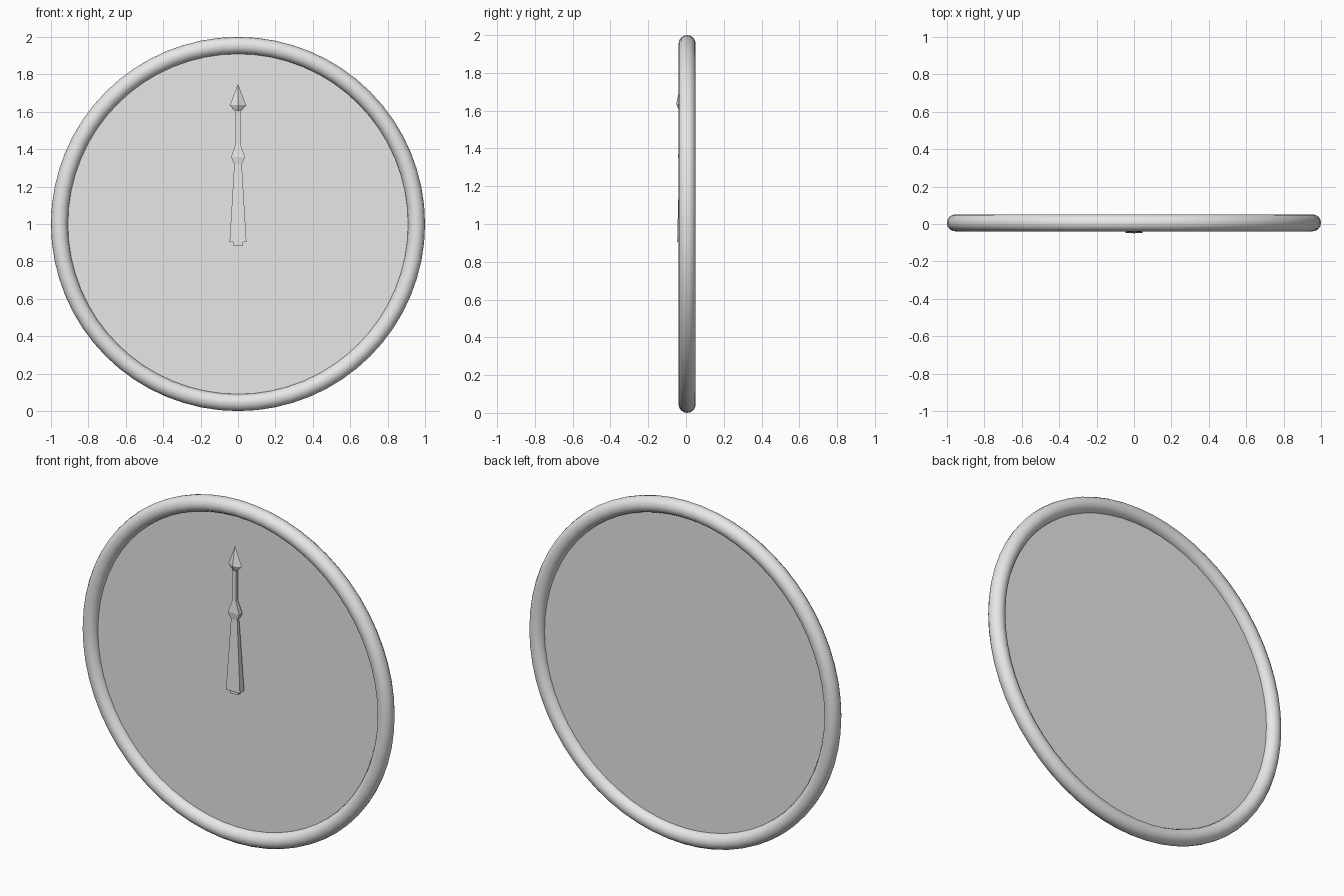
import bpy
import bmesh
import math

default = bpy.data.objects.get("Cube")
if default:
    bpy.data.objects.remove(default)

grey = bpy.data.materials.new("light_grey")
grey.use_nodes = True
grey.diffuse_color = (0.8, 0.8, 0.8, 1)
grey.node_tree.nodes["Principled BSDF"].inputs["Base Color"].default_value = (0.8, 0.8, 0.8, 1)

CENTRE = (0, 0.006, 1)
AXIS_Y = -0.027
UPRIGHT = (math.pi / 2, 0, 0)


def loft(name, stations, angle):
    """Four-sided solid through (z, half width, half depth) stations."""
    bm = bmesh.new()
    stretch = math.sqrt(2) if angle else 1  # square corners lie on the diagonal
    rings = []
    for z, w, d in stations:
        ring = []
        for i in range(4):
            a = angle + i * math.pi / 2
            ring.append(bm.verts.new((stretch * w * math.cos(a),
                                      AXIS_Y + stretch * d * math.sin(a), z)))
        rings.append(ring)
    for low, high in zip(rings, rings[1:]):
        for i in range(4):
            j = (i + 1) % 4
            bm.faces.new((low[i], low[j], high[j], high[i]))
    bm.faces.new(rings[0][::-1])
    bm.faces.new(rings[-1])
    bmesh.ops.remove_doubles(bm, verts=bm.verts, dist=0.0001)
    bmesh.ops.recalc_face_normals(bm, faces=bm.faces)
    mesh = bpy.data.meshes.new(name)
    bm.to_mesh(mesh)
    bm.free()
    mesh.materials.append(grey)
    obj = bpy.data.objects.new(name, mesh)
    bpy.context.collection.objects.link(obj)
    return obj


# Rounded rim
bpy.ops.mesh.primitive_torus_add(major_segments=64, minor_segments=16, major_radius=0.9545,
                                 minor_radius=0.0455, location=CENTRE, rotation=UPRIGHT)
rim = bpy.context.object
rim.name = "rim"
rim.data.materials.append(grey)
bpy.ops.object.shade_smooth()

# Thin round face
bpy.ops.mesh.primitive_cylinder_add(vertices=64, radius=0.94, depth=0.004,
                                    location=CENTRE, rotation=UPRIGHT)
face = bpy.context.object
face.name = "face_disc"
face.data.materials.append(grey)

# Tapered hand with a collar and slim neck
loft("hand_shaft", [(0.904, 0.045, 0.020), (1.32, 0.020, 0.009), (1.358, 0.037, 0.015),
                    (1.428, 0.013, 0.009), (1.61, 0.013, 0.009)], math.pi / 4)

# Small foot under the hand
loft("hand_foot", [(0.886, 0.026, 0.012), (0.906, 0.026, 0.012)], math.pi / 4)

# Pointed diamond head
loft("hand_tip", [(1.604, 0.016, 0.011), (1.636, 0.043, 0.025), (1.749, 0, 0)], 0)
